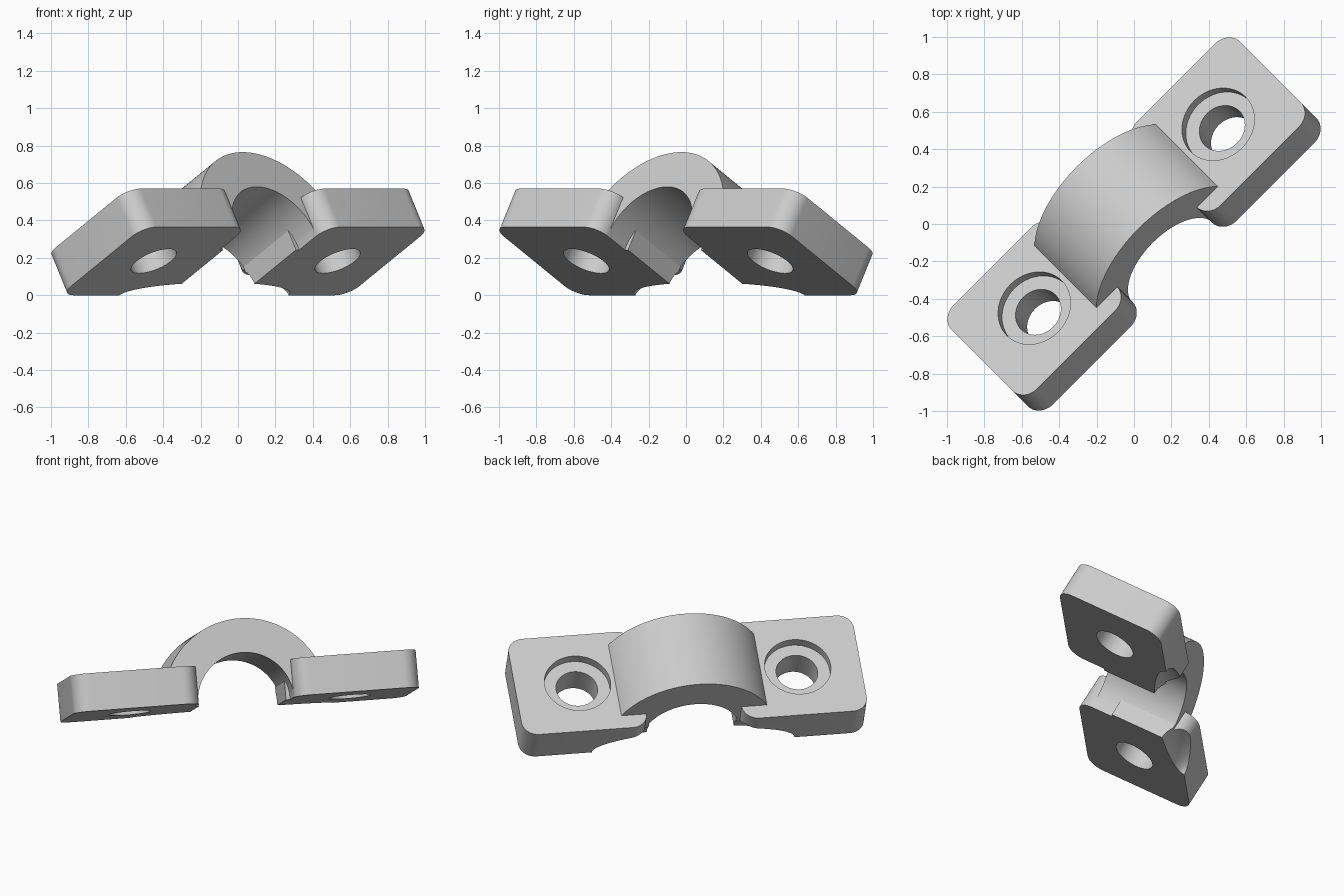
import bpy, bmesh, math
from mathutils import Matrix, Vector

if "Cube" in bpy.data.objects:
    bpy.data.objects.remove(bpy.data.objects["Cube"], do_unlink=True)

# Main sizes in the clamp's own frame: x along its length, y along the bore, z up
W, T = 0.73, 0.237            # flange width and thickness
IN, END, R = 0.30, 1.09, 0.10  # flange inner end, outer end, corner radius
MID = (IN + END) / 2
BASE = -T / 2

grey = bpy.data.materials.new("light_grey")
grey.use_nodes = True
colour = (0.6, 0.6, 0.6, 1)
grey.diffuse_color = colour
grey.node_tree.nodes["Principled BSDF"].inputs["Base Color"].default_value = colour


def add_object(name, bm):
    bmesh.ops.recalc_face_normals(bm, faces=bm.faces)
    mesh = bpy.data.meshes.new(name)
    bm.to_mesh(mesh)
    bm.free()
    mesh.materials.append(grey)
    obj = bpy.data.objects.new(name, mesh)
    bpy.context.collection.objects.link(obj)
    return obj


def prism(name, outline, direction):
    """Extrude a closed outline of 3D points along a direction."""
    bm = bmesh.new()
    face = bm.faces.new([bm.verts.new(p) for p in outline])
    ext = bmesh.ops.extrude_face_region(bm, geom=[face])
    moved = [g for g in ext["geom"] if isinstance(g, bmesh.types.BMVert)]
    bmesh.ops.translate(bm, vec=Vector(direction), verts=moved)
    return add_object(name, bm)


def arc(radius, start, end, steps):
    angles = [math.radians(start + (end - start) * i / steps) for i in range(steps + 1)]
    return [(radius * math.cos(a), radius * math.sin(a)) for a in angles]


def box(name, low, high):
    (x0, y0, z0), (x1, y1, z1) = low, high
    outline = [(x0, y0, z0), (x1, y0, z0), (x1, y1, z0), (x0, y1, z0)]
    return prism(name, outline, (0, 0, z1 - z0))


def drill(name, x, radius, low, high):
    outline = [(x + a, b, low) for a, b in arc(radius, 0, 360, 64)[:-1]]
    return prism(name, outline, (0, 0, high - low))


def flange(side):
    cx, hx, hy = side * MID, (END - IN) / 2 - R, W / 2 - R
    outline = []
    for quarter, (sx, sy) in enumerate([(1, 1), (-1, 1), (-1, -1), (1, -1)]):
        for a, b in arc(R, quarter * 90, quarter * 90 + 90, 10):
            outline.append((cx + sx * hx + a, sy * hy + b, BASE))
    return prism("flange", outline, (0, 0, T))


def combine(target, other, operation):
    mod = target.modifiers.new("join", "BOOLEAN")
    mod.operation, mod.solver, mod.object = operation, "EXACT", other
    bpy.context.view_layer.update()
    deps = bpy.context.evaluated_depsgraph_get()
    mesh = bpy.data.meshes.new_from_object(target.evaluated_get(deps))
    target.modifiers.clear()
    target.data = mesh
    bpy.data.objects.remove(other, do_unlink=True)


# Half-ring arch
ring = arc(0.517, 0, 180, 64) + arc(0.303, 180, 0, 48)
clamp = prism("clamp_bracket", [(a, -0.27, BASE + b) for a, b in ring], (0, 0.54, 0))

for side in (-1, 1):
    # Bolt flange and flat lip at the foot of the bore
    combine(clamp, flange(side), "UNION")
    x0, x1 = sorted((side * 0.275, side * 0.36))
    combine(clamp, box("lip", (x0, -0.27, BASE), (x1, 0.12, 0)), "UNION")
    # Counterbored bolt hole
    combine(clamp, drill("hole", side * MID, 0.13, -0.3, 0.3), "DIFFERENCE")
    combine(clamp, drill("counterbore", side * MID, 0.207, T / 2 - 0.06, 0.19), "DIFFERENCE")

# Hollow scooped from the underside of the rear edge
bm = bmesh.new()
bmesh.ops.create_uvsphere(bm, u_segments=96, v_segments=48, radius=1)
bmesh.ops.scale(bm, vec=(0.64, 0.136, 0.16), verts=bm.verts)
bmesh.ops.translate(bm, vec=(0, -W / 2, BASE), verts=bm.verts)
combine(clamp, add_object("scoop", bm), "DIFFERENCE")

# Turn the clamp diagonally and tilt it about its length
h, tilt = math.sqrt(0.5), math.radians(30)
along = Vector((-h, -h, 0))
bore = Vector((h * math.cos(tilt), -h * math.cos(tilt), math.sin(tilt)))
up = along.cross(bore)
frame = Matrix((along, bore, up)).transposed().to_4x4()
height = W / 2 * math.sin(tilt) + T / 2 * math.cos(tilt)
clamp.data.transform(Matrix.Translation((0, 0, height)) @ frame)

bpy.ops.object.select_all(action="DESELECT")
clamp.select_set(True)
bpy.context.view_layer.objects.active = clamp
bpy.ops.object.shade_smooth_by_angle(angle=math.radians(25))
